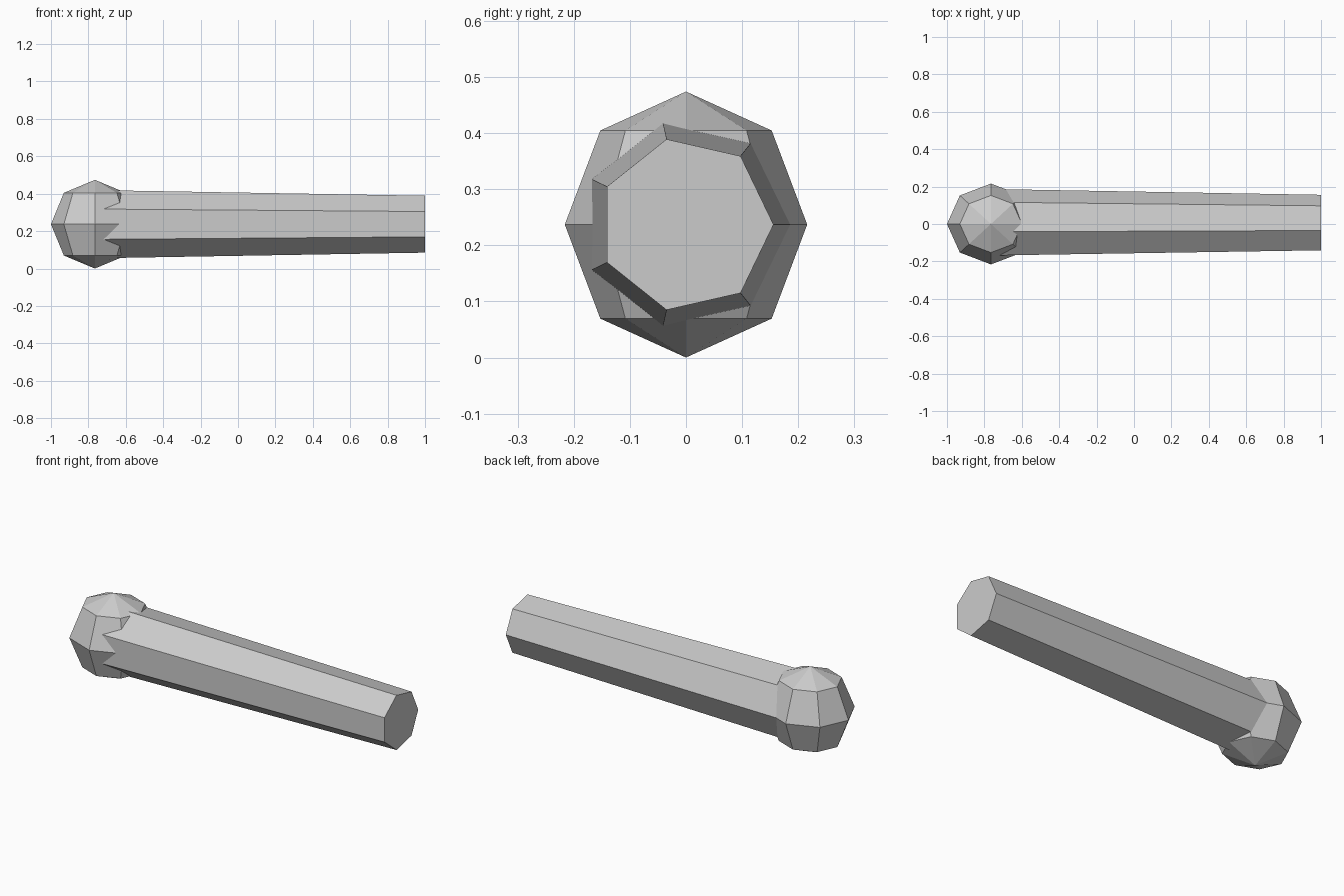
import bpy, math
from mathutils import Matrix

if "Cube" in bpy.data.objects:
    bpy.data.objects.remove(bpy.data.objects["Cube"])

grey = bpy.data.materials.new("light_grey")
grey.diffuse_color = (0.6, 0.6, 0.6, 1)
grey.use_nodes = True
grey.node_tree.nodes["Principled BSDF"].inputs["Base Color"].default_value = grey.diffuse_color

CZ = 0.237        # height of the shared axis
BALL_X = -0.765   # centre of the ball end


def finish(name):
    obj = bpy.context.object
    obj.name = obj.data.name = name
    obj.data.materials.append(grey)
    return obj


# Faceted ball at the left end, slightly narrow in depth
bpy.ops.mesh.primitive_uv_sphere_add(segments=8, ring_count=4, radius=1)
ball = finish("ball_end")
ball.data.transform(Matrix.Diagonal((0.235, 0.216, CZ, 1)))
ball.location = (BALL_X, 0, CZ)

# Seven-sided shaft, tapering towards the right, starting inside the ball
length = 1 - BALL_X
bpy.ops.mesh.primitive_cone_add(vertices=7, radius1=0.187, radius2=0.156,
                                depth=length)
shaft = finish("shaft")
# one corner of the cross-section points to +y, the axis lies along +x
shaft.data.transform(Matrix.Rotation(math.pi / 2, 4, 'Y'))
top = max(shaft.data.vertices, key=lambda v: (v.co.x > 0, abs(v.co.y) < 1e-4))
turn = math.atan2(top.co.z, top.co.y)
shaft.data.transform(Matrix.Rotation(-turn, 4, 'X'))
shaft.location = (BALL_X + length / 2, 0, CZ)
